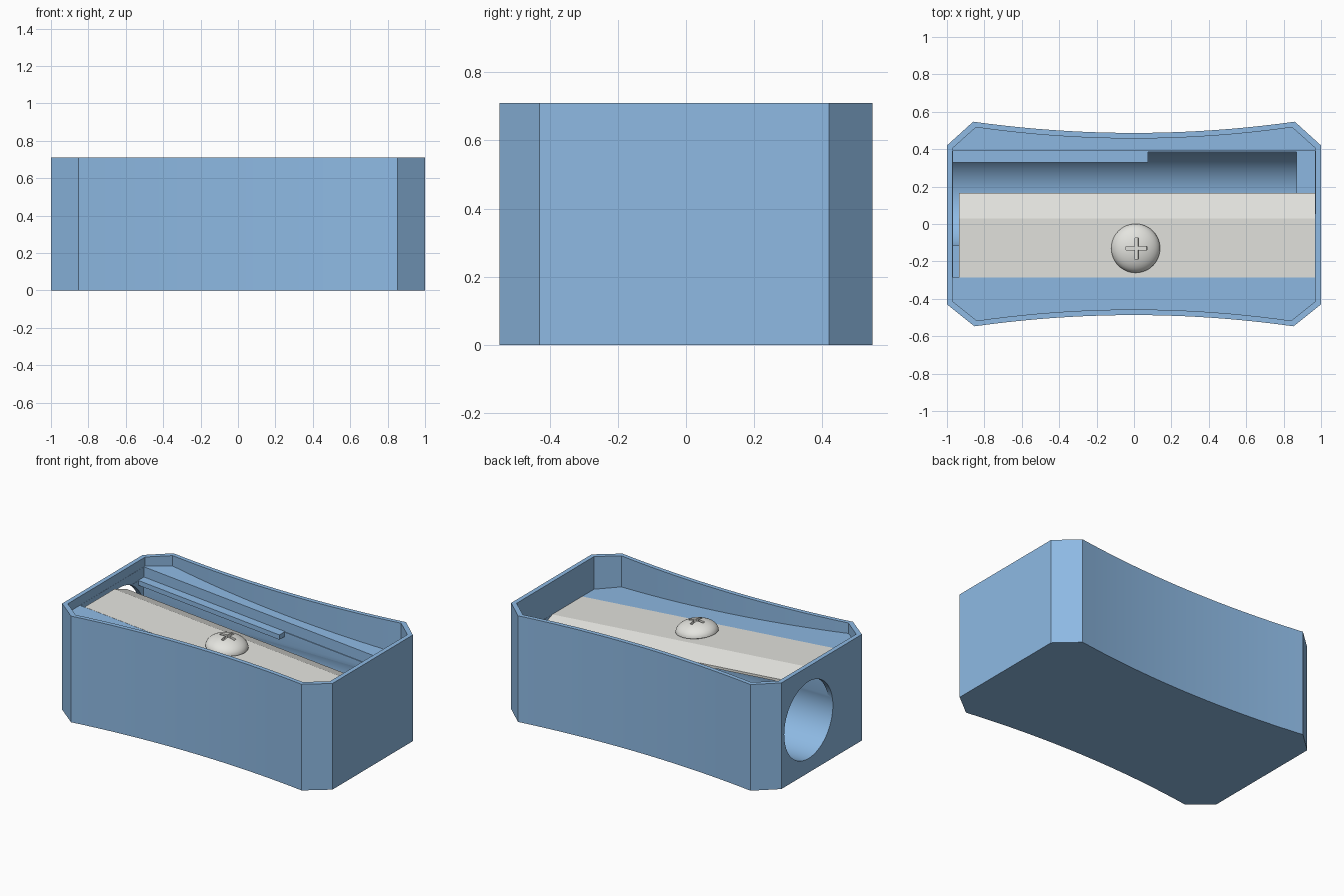
import bpy, bmesh, math
from mathutils import Matrix

if "Cube" in bpy.data.objects:
    bpy.data.objects.remove(bpy.data.objects["Cube"])

HEIGHT = 0.71
SLOPE = -0.082


def floor_z(x, drop=0.0):
    """Sloping tray floor, optionally lowered."""
    return 0.571 + SLOPE * x - drop


def material(name, srgb):
    m = bpy.data.materials.new(name)
    lin = [((c / 255 + 0.055) / 1.055) ** 2.4 for c in srgb]
    m.diffuse_color = (*lin, 1)
    m.use_nodes = True
    m.node_tree.nodes["Principled BSDF"].inputs["Base Color"].default_value = m.diffuse_color
    return m


blue = material("soft_blue", (142, 186, 228))
steel = material("pale_steel", (228, 228, 223))


def finish(bm, name, mat):
    bmesh.ops.recalc_face_normals(bm, faces=bm.faces[:])
    mesh = bpy.data.meshes.new(name)
    bm.to_mesh(mesh)
    bm.free()
    mesh.materials.append(mat)
    ob = bpy.data.objects.new(name, mesh)
    bpy.context.collection.objects.link(ob)
    return ob


def prism(name, outline, bottom, top, mat):
    """Extrude an xy outline; bottom and top are heights as functions of x."""
    bm = bmesh.new()
    lo = [bm.verts.new((x, y, bottom(x))) for x, y in outline]
    hi = [bm.verts.new((x, y, top(x))) for x, y in outline]
    bm.faces.new(lo[::-1])
    bm.faces.new(hi)
    n = len(outline)
    for i in range(n):
        j = (i + 1) % n
        bm.faces.new((lo[i], lo[j], hi[j], hi[i]))
    return finish(bm, name, mat)


def rect(x0, x1, y0, y1):
    return [(x0, y0), (x1, y0), (x1, y1), (x0, y1)]


def waisted(end_x, back_y, front_y, back_x, front_x, corner_y, waist_y, steps=20):
    """Chamfered rectangle with concave long sides."""
    points = []
    for s, end_y, corner_x in ((1, back_y, back_x), (-1, front_y, front_x)):
        points.append((s * end_x, s * end_y))
        for i in range(steps + 1):
            t = 1 - 2 * i / steps
            points.append((s * corner_x * t,
                           s * (waist_y + (corner_y - waist_y) * t * t)))
        points.append((-s * end_x, s * end_y))
    return points


def cut(target, cutter):
    cutter.hide_render = True
    cutter.hide_viewport = True
    mod = target.modifiers.new("cut", 'BOOLEAN')
    mod.operation = 'DIFFERENCE'
    mod.solver = 'EXACT'
    mod.object = cutter


def apply_cuts(ob):
    deps = bpy.context.evaluated_depsgraph_get()
    mesh = bpy.data.meshes.new_from_object(ob.evaluated_get(deps))
    ob.modifiers.clear()
    ob.data = mesh
    helpers = [o for o in bpy.data.objects if o.hide_render]
    for o in helpers:
        bpy.data.objects.remove(o)


def smooth(ob, degrees):
    bpy.ops.object.select_all(action='DESELECT')
    ob.select_set(True)
    bpy.context.view_layer.objects.active = ob
    bpy.ops.object.shade_smooth_by_angle(angle=math.radians(degrees))


def above(x):
    return 1.2


# Body shell with its tray, blade recess, shaving slot and pencil hole
body = prism("body", waisted(1, 0.42, 0.43, 0.86, 0.853, 0.547, 0.487),
             lambda x: 0, lambda x: HEIGHT, blue)
cut(body, prism("tray_cutter", waisted(0.97, 0.405, 0.413, 0.845, 0.84, 0.517, 0.457),
                floor_z, above, blue))
cut(body, prism("recess_cutter", rect(-0.969, 0.969, -0.285, 0.39),
                lambda x: floor_z(x, 0.07), above, blue))
cut(body, prism("slot_cutter", rect(-0.968, 0.87, -0.115, 0.385),
                lambda x: 0.352, above, blue))
bm = bmesh.new()
bmesh.ops.create_cone(bm, cap_ends=True, segments=64, radius1=0.257, radius2=0.257,
                      depth=1.968, matrix=Matrix.Translation((-0.115, 0.133, 0.352))
                      @ Matrix.Rotation(math.pi / 2, 4, 'Y'))
cut(body, finish(bm, "pencil_hole_cutter", blue))
apply_cuts(body)
smooth(body, 20)

# Thin lip overhanging the left half of the shaving slot
prism("slot_lip", rect(-0.972, 0.075, 0.33, 0.395),
      lambda x: floor_z(x, 0.1), lambda x: floor_z(x, 0.068), blue)

# Blade: a slab with a ground cutting edge, following the floor slope
profile = [(-0.285, 0.068), (0.165, 0.068), (0.165, 0.052), (0.03, -0.001), (-0.285, -0.001)]
bm = bmesh.new()
ends = [[bm.verts.new((x, y, floor_z(x, d))) for y, d in profile] for x in (-0.935, 0.968)]
bm.faces.new(ends[0])
bm.faces.new(ends[1][::-1])
for i in range(len(profile)):
    j = (i + 1) % len(profile)
    bm.faces.new((ends[0][i], ends[0][j], ends[1][j], ends[1][i]))
finish(bm, "blade", steel)

# Domed screw head, lathed from a profile
R, H = 0.131, 0.08
rings = [(0.105, -0.02), (0.112, 0.002), (R, 0.01)]
rings += [(R * math.cos(a), 0.01 + (H - 0.01) * math.sin(a))
          for a in [math.radians(90 * i / 10) for i in range(1, 10)]]
bm = bmesh.new()
N = 48
loops = [[bm.verts.new((r * math.cos(math.tau * k / N), r * math.sin(math.tau * k / N), z))
          for k in range(N)] for r, z in rings]
for a, b in zip(loops, loops[1:]):
    for k in range(N):
        bm.faces.new((a[k], a[(k + 1) % N], b[(k + 1) % N], b[k]))
bm.faces.new(loops[0][::-1])
tip = bm.verts.new((0, 0, H))
for k in range(N):
    bm.faces.new((loops[-1][k], loops[-1][(k + 1) % N], tip))
screw = finish(bm, "screw", steel)

# Cross recess in the screw head
w, l = 0.01, 0.056
cross = [(w, w), (w, l), (-w, l), (-w, w), (-l, w), (-l, -w),
         (-w, -w), (-w, -l), (w, -l), (w, -w), (l, -w), (l, w)]
cut(screw, prism("cross_cutter", cross, lambda x: 0.047, lambda x: 0.2, steel))
apply_cuts(screw)
screw.data.transform(Matrix.Translation((0.008, -0.13, floor_z(0.008)))
                     @ Matrix.Rotation(-math.atan(SLOPE), 4, 'Y'))
smooth(screw, 30)
